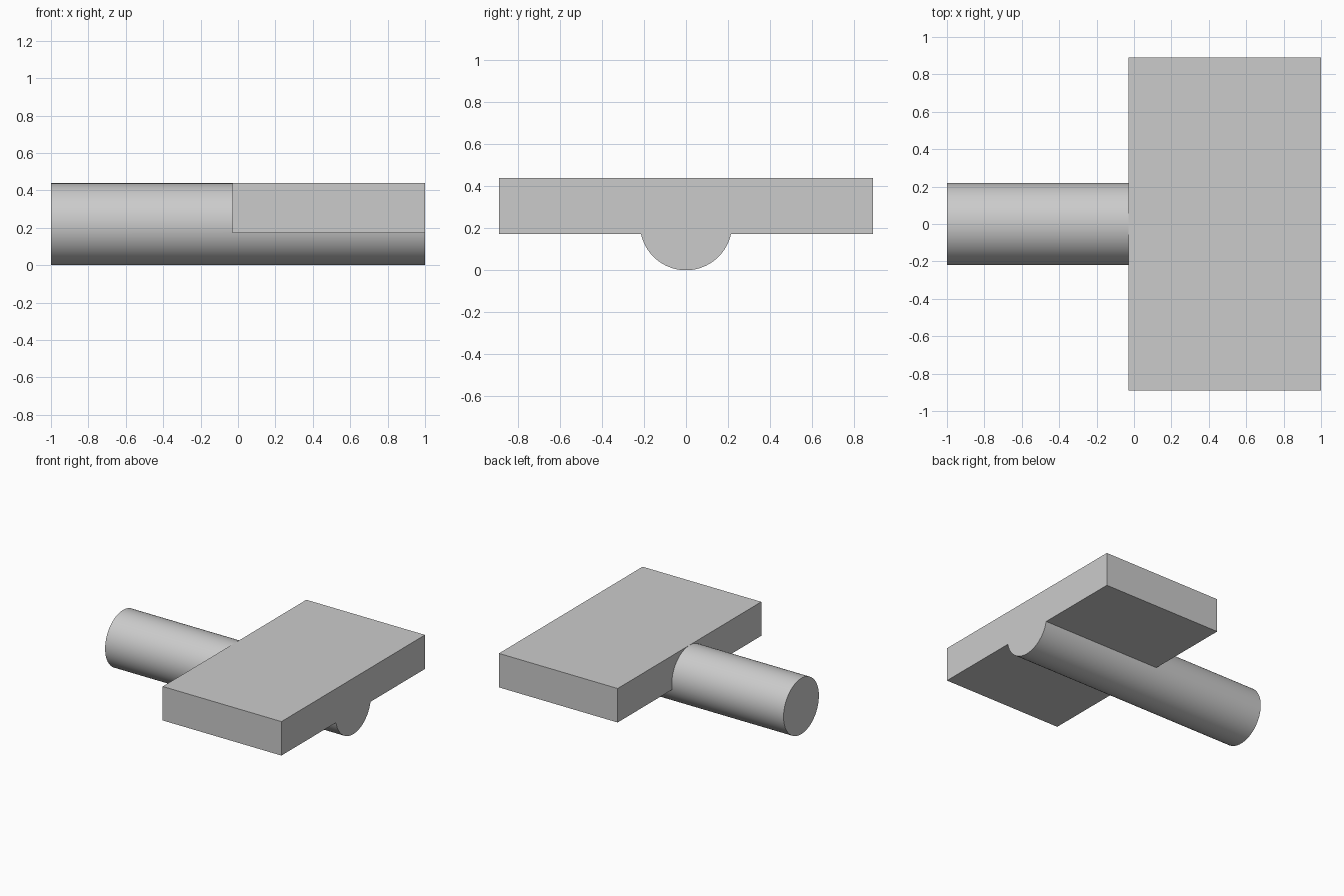
import bpy
import math

cube = bpy.data.objects.get("Cube")
if cube:
    bpy.data.objects.remove(cube, do_unlink=True)

RADIUS = 0.219
LEFT, RIGHT = -0.03, 1.0
BOTTOM, TOP = 0.172, 0.4385
HALF_DEPTH = 0.89

# Single plain grey for the whole model
grey = bpy.data.materials.new("plain grey")
grey.use_nodes = True
color = (0.6, 0.6, 0.6, 1)
grey.diffuse_color = color
grey.node_tree.nodes["Principled BSDF"].inputs["Base Color"].default_value = color

# Rectangular head block
bpy.ops.mesh.primitive_cube_add(
    size=1, location=((LEFT + RIGHT) / 2, 0, (BOTTOM + TOP) / 2))
head = bpy.context.object
head.name = "head_block"
head.scale = (RIGHT - LEFT, 2 * HALF_DEPTH, TOP - BOTTOM)
bpy.ops.object.transform_apply(location=True, rotation=True, scale=True)
head.data.materials.append(grey)

# Round handle running the full length under the head
bpy.ops.mesh.primitive_cylinder_add(
    vertices=96, radius=RADIUS, depth=2,
    location=(0, 0, RADIUS), rotation=(0, math.pi / 2, 0))
handle = bpy.context.object
handle.name = "handle"
bpy.ops.object.transform_apply(location=True, rotation=True, scale=True)
handle.data.materials.append(grey)

# Fuse the head into the handle
union = handle.modifiers.new("fuse head", "BOOLEAN")
union.operation = "UNION"
union.solver = "EXACT"
union.object = head
bpy.ops.object.modifier_apply(modifier=union.name)
bpy.data.objects.remove(head, do_unlink=True)
handle.name = "mallet_body"

# Smooth round surface with crisp edges
bpy.ops.object.shade_smooth_by_angle(angle=math.radians(30))
